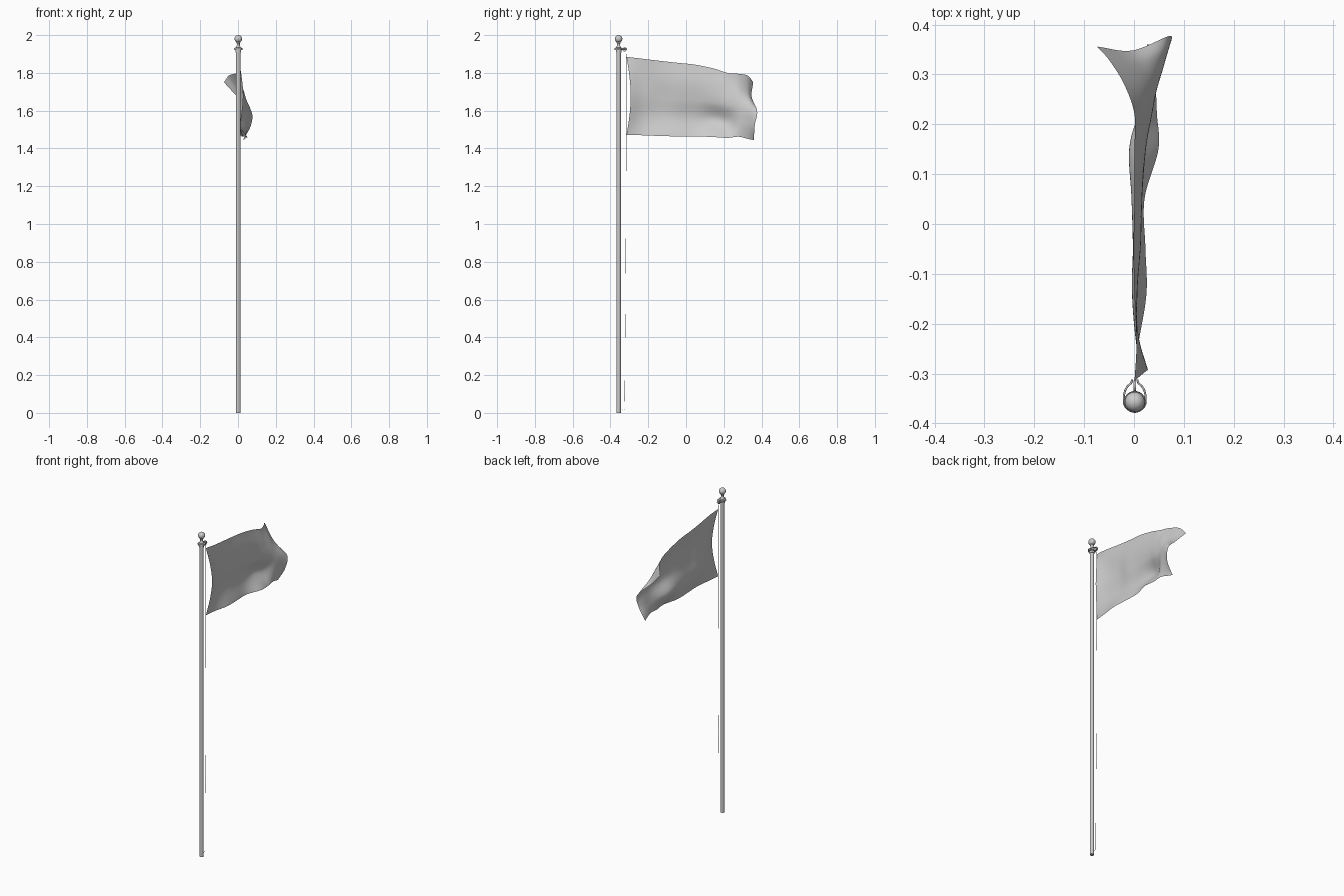
import bpy, bmesh, math
from mathutils import Vector

if "Cube" in bpy.data.objects:
    bpy.data.objects.remove(bpy.data.objects["Cube"])

PX, PY = 0.0015, -0.357  # pole axis position


def mesh_object(name, bm, angle=40):
    me = bpy.data.meshes.new(name)
    bm.to_mesh(me)
    bm.free()
    ob = bpy.data.objects.new(name, me)
    bpy.context.collection.objects.link(ob)
    bpy.ops.object.select_all(action='DESELECT')
    bpy.context.view_layer.objects.active = ob
    ob.select_set(True)
    bpy.ops.object.shade_smooth_by_angle(angle=math.radians(angle))
    return ob


def lathe(name, profile, sides=24):
    bm = bmesh.new()
    rings = []
    for r, z in profile:
        rings.append([bm.verts.new((PX + r * math.cos(2 * math.pi * i / sides),
                                    PY + r * math.sin(2 * math.pi * i / sides), z))
                      for i in range(sides)])
    for a, b in zip(rings, rings[1:]):
        for i in range(sides):
            j = (i + 1) % sides
            bm.faces.new((a[i], a[j], b[j], b[i]))
    bm.faces.new(rings[0][::-1])
    bm.faces.new(rings[-1])
    return mesh_object(name, bm)


def tube(name, points, radius, res=2):
    cu = bpy.data.curves.new(name, 'CURVE')
    cu.dimensions = '3D'
    cu.bevel_depth = radius
    cu.bevel_resolution = res
    cu.use_fill_caps = True
    sp = cu.splines.new('POLY')
    sp.points.add(len(points) - 1)
    for p, co in zip(sp.points, points):
        p.co = (*co, 1)
    ob = bpy.data.objects.new(name, cu)
    bpy.context.collection.objects.link(ob)
    return ob


def smooth_lookup(values, t):
    """Catmull-Rom through evenly indexed values, t in index units."""
    n = len(values)
    i = min(int(t), n - 2)
    f = t - i
    b, c = values[i], values[i + 1]
    a = values[i - 1] if i > 0 else 2 * b - c
    d = values[i + 2] if i + 2 < n else 2 * c - b
    return 0.5 * (2 * b + (c - a) * f + (2 * a - 5 * b + 4 * c - d) * f * f
                  + (3 * b - a - 3 * c + d) * f ** 3)


# Pole and the stepped cap on top of it
lathe("pole", [(.012, 0), (.012, 1.0), (.012, 1.92)])
lathe("cap", [(.0145, 1.908), (.0145, 1.92), (.021, 1.921), (.022, 1.926), (.021, 1.932),
              (.013, 1.934), (.011, 1.94), (.008, 1.945), (.008, 1.955), (.011, 1.959), (.009, 1.965)])

# Ball finial
bm = bmesh.new()
bmesh.ops.create_uvsphere(bm, u_segments=24, v_segments=16, radius=0.02)
bmesh.ops.translate(bm, verts=bm.verts, vec=(PX, PY, 1.98))
mesh_object("ball_finial", bm)

# Pulley bracket strap wrapped round the cap
side = [(.005, -.312), (.007, -.319), (.014, -.325), (.019, -.333), (.022, -.345)]
back = [(.022 * math.cos(a), PY + .018 * math.sin(a))
        for a in [-math.pi * k / 12 for k in range(13)]]
path = side + back + [(-x, y) for x, y in reversed(side)]
tube("pulley_bracket", [(PX + x, y, 1.926) for x, y in path], 0.002)

# Pulley wheel
bm = bmesh.new()
bmesh.ops.create_cone(bm, cap_ends=True, segments=20, radius1=.011, radius2=.011, depth=.006)
for v in bm.verts:
    v.co = Vector((PX + v.co.z, v.co.x - .325, v.co.y + 1.924))
mesh_object("pulley_wheel", bm)

# Halyard rope down to the foot of the pole
tube("halyard", [(PX, -.318, 1.92), (PX, -.316, 1.885), (PX, -.316, 1.47),
                 (PX, -.319, .8), (PX, -.325, .02), (PX, -.347, .014)], 0.0006, 1)

# Flag: sideways ripple per row (top to bottom) and column (hoist to fly)
cols = [-.315, -.24, -.14, -.05, .05, .15, .22, .28, .33, .36]
ripple = [
    [0, .004, 0, -.002, 0, 0, 0, -.02, -.05, -.075],
    [.018, .006, .006, .012, .015, .02, .026, .025, .008, -.005],
    [.027, .008, 0, .008, .01, .02, .035, .048, .061, .069],
    [.018, .002, -.004, -.003, -.006, -.01, .01, .045, .058, .067],
    [0, .008, .024, .022, .02, .048, .045, .042, .035, .025],
]
top = [1.885, 1.876, 1.864, 1.854, 1.843, 1.822, 1.80, 1.795, 1.785, 1.75]
bottom = [1.47, 1.47, 1.466, 1.464, 1.464, 1.46, 1.456, 1.462, 1.45, 1.445]
fly = [-.004, -.012, .017, .004, 0]  # outline of the free edge

NU, NV = 90, 48
bm = bmesh.new()
grid = []
for i in range(NU + 1):
    t = i / NU * (len(cols) - 1)
    y0 = smooth_lookup(cols, t)
    zt, zb = smooth_lookup(top, t), smooth_lookup(bottom, t)
    xs = [smooth_lookup(row, t) for row in ripple]
    line = []
    for j in range(NV + 1):
        v = j / NV
        x = smooth_lookup(xs, v * 4)
        y = (y0 + .022 * math.sin(math.pi * v) * (1 - i / NU) ** 3
             + smooth_lookup(fly, v * 4) * (i / NU) ** 5)
        line.append(bm.verts.new((x + .001, y, zt + (zb - zt) * v)))
    grid.append(line)
for a, b in zip(grid, grid[1:]):
    for j in range(NV):
        bm.faces.new((a[j], a[j + 1], b[j + 1], b[j]))
mesh_object("flag", bm, 80)
